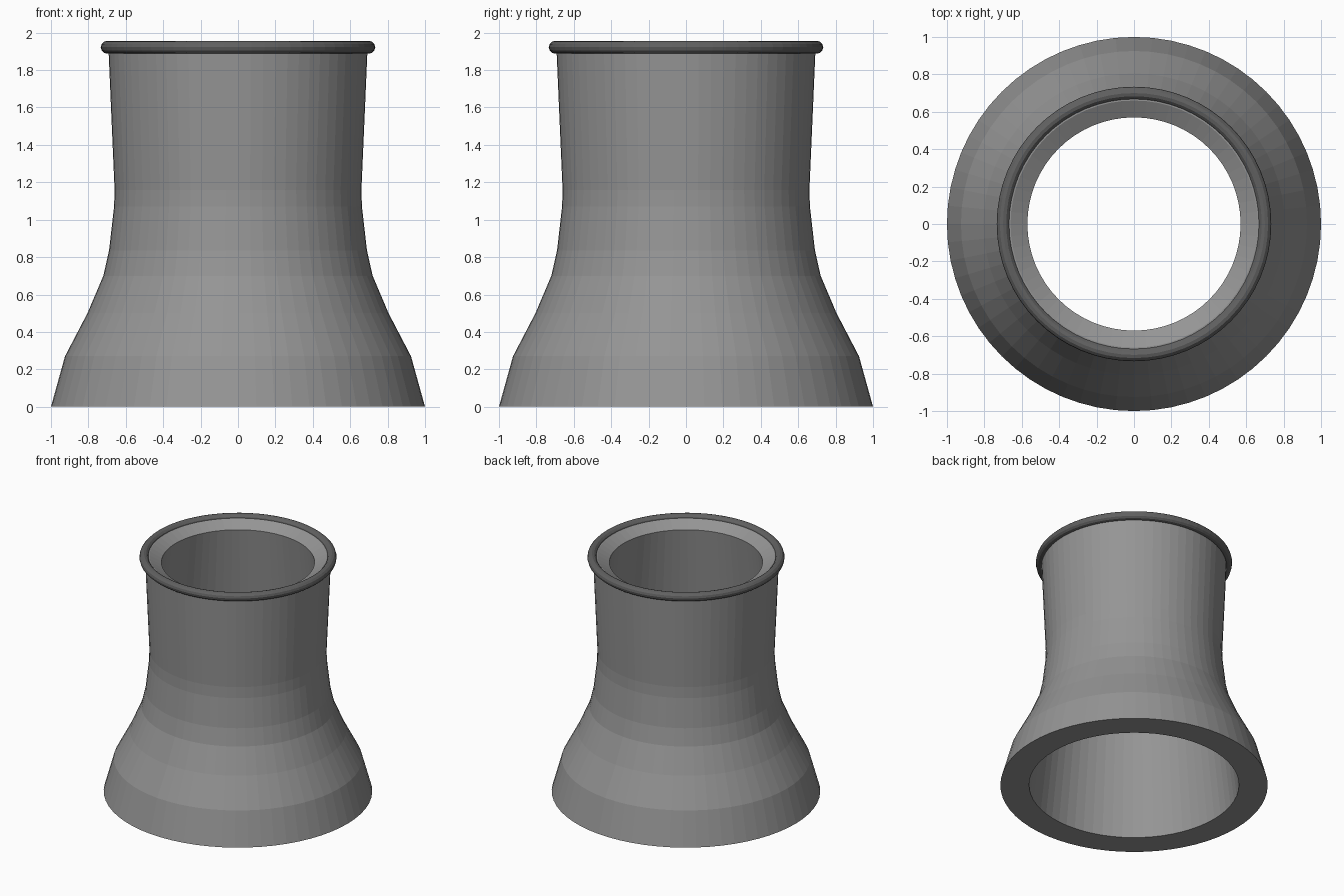
import bpy, bmesh
from math import cos, sin, pi

if "Cube" in bpy.data.objects:
    bpy.data.objects.remove(bpy.data.objects["Cube"])

SIDES = 64


def revolve(name, profile, grey):
    """Turn a closed (radius, z) profile into a ring-shaped solid."""
    bm = bmesh.new()
    rings = [[bm.verts.new((r * cos(2 * pi * i / SIDES), r * sin(2 * pi * i / SIDES), z))
              for i in range(SIDES)] for r, z in profile]
    for k, a in enumerate(rings):
        b = rings[(k + 1) % len(rings)]
        for i in range(SIDES):
            j = (i + 1) % SIDES
            bm.faces.new((a[i], a[j], b[j], b[i]))
    bmesh.ops.recalc_face_normals(bm, faces=bm.faces[:])
    mesh = bpy.data.meshes.new(name)
    bm.to_mesh(mesh)
    bm.free()
    mat = bpy.data.materials.new(name + "_grey")
    mat.diffuse_color = (grey, grey, grey, 1)
    mat.use_nodes = True
    mat.node_tree.nodes["Principled BSDF"].inputs["Base Color"].default_value = mat.diffuse_color
    mesh.materials.append(mat)
    obj = bpy.data.objects.new(name, mesh)
    bpy.context.collection.objects.link(obj)
    return obj


# Flared tower shell: outside going up, sloped lip, straight tapered bore
revolve("tower_shell", [
    (1.0, 0), (0.925, 0.27), (0.805, 0.50), (0.72, 0.70), (0.675, 0.90),
    (0.664, 1.02), (0.66, 1.16), (0.692, 1.90), (0.69, 1.93),
    (0.66, 1.93), (0.57, 1.88), (0.785, 0)], 0.30)

# Darker rounded rim around the top
rim_r, tube_r, rim_z = 0.70, 0.034, 1.922
revolve("top_rim", [(rim_r + tube_r * cos(2 * pi * k / 12),
                     rim_z + tube_r * sin(2 * pi * k / 12)) for k in range(12)], 0.12)
